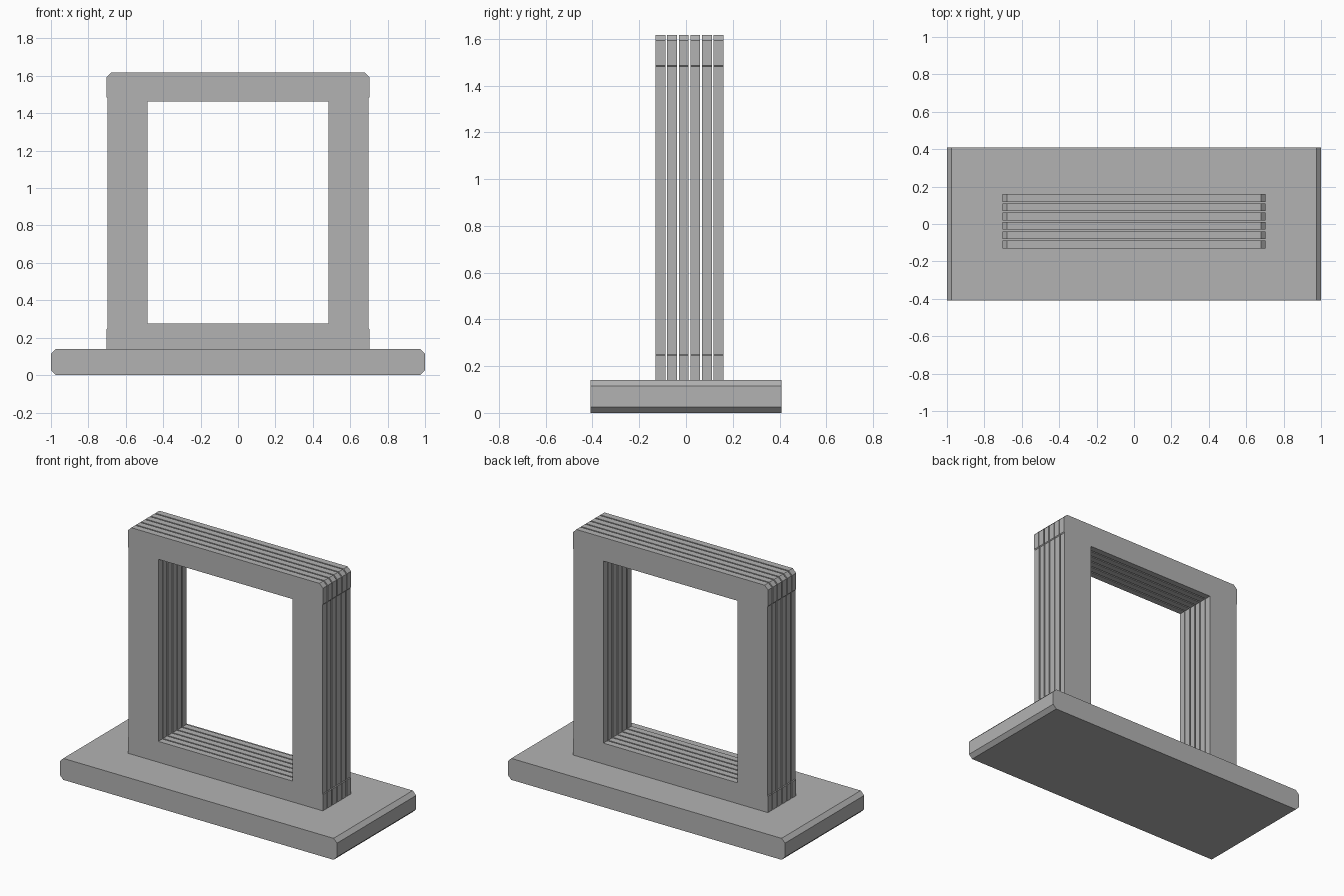
import bpy
import bmesh

cube = bpy.data.objects.get("Cube")
if cube:
    bpy.data.objects.remove(cube, do_unlink=True)

grey = bpy.data.materials.new("plain grey")
grey.use_nodes = True
GREY = (0.45, 0.45, 0.45, 1)
grey.diffuse_color = GREY
grey.node_tree.nodes["Principled BSDF"].inputs["Base Color"].default_value = GREY


def mirrored(right_side):
    """Close a right-hand profile with its reflection in x = 0."""
    return right_side + [(-x, z) for x, z in reversed(right_side)]


def make_object(name, bm):
    bmesh.ops.recalc_face_normals(bm, faces=bm.faces)
    mesh = bpy.data.meshes.new(name)
    bm.to_mesh(mesh)
    bm.free()
    mesh.materials.append(grey)
    obj = bpy.data.objects.new(name, mesh)
    bpy.context.collection.objects.link(obj)
    return obj


def extrude_faces(bm, depth):
    """Give flat faces in the xz plane a thickness along +y."""
    result = bmesh.ops.extrude_face_region(bm, geom=bm.faces[:])
    verts = [v for v in result["geom"] if isinstance(v, bmesh.types.BMVert)]
    bmesh.ops.translate(bm, verts=verts, vec=(0, depth, 0))


def add_loop(bm, points, y):
    verts = [bm.verts.new((x, y, z)) for x, z in points]
    return [bm.edges.new((a, b)) for a, b in zip(verts, verts[1:] + verts[:1])]


# Base slab with chamfered short ends
base_profile = mirrored([(0.975, 0), (1, 0.025), (1, 0.115), (0.975, 0.14)])
bm = bmesh.new()
bm.faces.new([bm.verts.new((x, -0.408, z)) for x, z in base_profile])
extrude_faces(bm, 0.816)
make_object("base", bm)

# Row of thin window plates, slightly wider at the foot and head
outline = mirrored([
    (0.703, 0.14), (0.703, 0.245), (0.699, 0.25),
    (0.699, 1.481), (0.704, 1.487), (0.704, 1.592), (0.679, 1.617),
])
opening = mirrored([(0.484, 0.276), (0.484, 1.463)])
for i in range(6):
    y = -0.13 + i * 0.0497
    bm = bmesh.new()
    edges = add_loop(bm, outline, y) + add_loop(bm, opening, y)
    bmesh.ops.triangle_fill(bm, edges=edges, use_beauty=True)
    bmesh.ops.dissolve_limit(bm, angle_limit=0.01, verts=[], edges=bm.edges[:])
    extrude_faces(bm, 0.0415)
    make_object(f"frame_plate_{i + 1}", bm)
